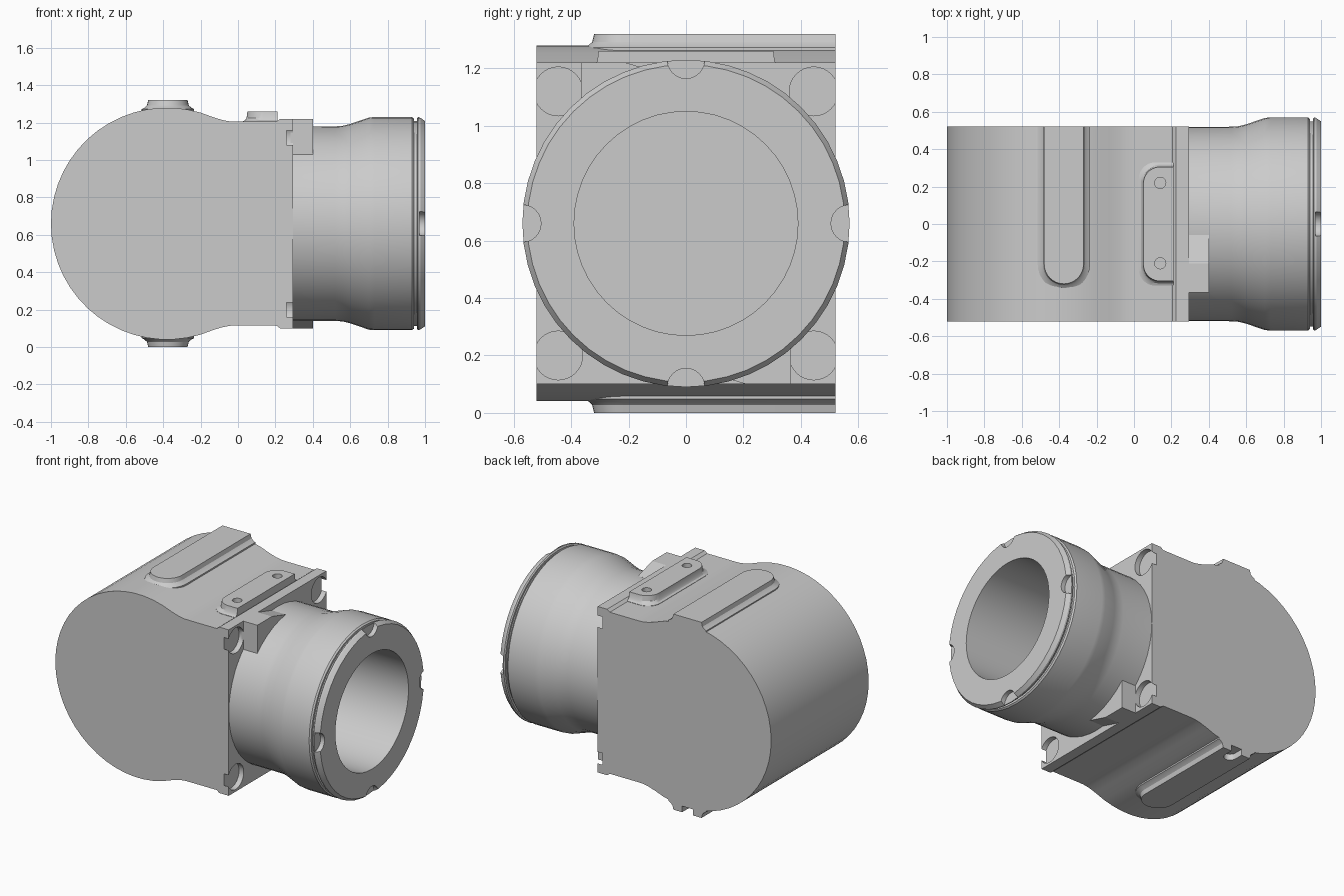
import bpy, bmesh, math
from math import sin, cos, pi, radians

MID = 0.66    # height of the main axis
HALF = 0.52   # half depth of the body

cube = bpy.data.objects.get("Cube")
if cube:
    bpy.data.objects.remove(cube, do_unlink=True)

grey = bpy.data.materials.new("plain grey")
grey.use_nodes = True
grey.diffuse_color = (0.6, 0.6, 0.6, 1)
grey.node_tree.nodes["Principled BSDF"].inputs["Base Color"].default_value = (0.6, 0.6, 0.6, 1)


def loft(name, rings):
    """Skin a stack of equal-length rings and cap both ends."""
    bm = bmesh.new()
    rows = [[bm.verts.new(p) for p in ring] for ring in rings]
    n = len(rows[0])
    for a, b in zip(rows, rows[1:]):
        for i in range(n):
            j = (i + 1) % n
            bm.faces.new((a[i], a[j], b[j], b[i]))
    bm.faces.new(rows[0])
    bm.faces.new(rows[-1])
    bmesh.ops.recalc_face_normals(bm, faces=bm.faces)
    mesh = bpy.data.meshes.new(name)
    bm.to_mesh(mesh)
    bm.free()
    mesh.materials.append(grey)
    obj = bpy.data.objects.new(name, mesh)
    bpy.context.collection.objects.link(obj)
    return obj


def circle_x(x, r, y=0, z=MID, n=48):
    return [(x, y + r * sin(2 * pi * i / n), z + r * cos(2 * pi * i / n)) for i in range(n)]


def circle_z(x, y, z, r, n=20):
    return [(x + r * cos(2 * pi * i / n), y + r * sin(2 * pi * i / n), z) for i in range(n)]


def arc(cx, cy, r, a0, a1, n=10):
    angles = [radians(a0 + (a1 - a0) * i / n) for i in range(n + 1)]
    return [(cx + r * cos(a), cy + r * sin(a)) for a in angles]


def activate(obj):
    bpy.ops.object.select_all(action="DESELECT")
    obj.select_set(True)
    bpy.context.view_layer.objects.active = obj


def cut(obj, cutters):
    for cutter in cutters:
        cutter.hide_render = True
        mod = obj.modifiers.new("cut", "BOOLEAN")
        mod.operation = "DIFFERENCE"
        mod.solver = "EXACT"
        mod.object = cutter
        activate(obj)
        bpy.ops.object.modifier_apply(modifier=mod.name)
        bpy.data.objects.remove(cutter, do_unlink=True)


def smooth(obj):
    activate(obj)
    bpy.ops.object.shade_smooth_by_angle(angle=radians(30))


# Body: rounded drum blending into a square flange
upper = [(0.295, 1.22), (0.225, 1.22), (0.205, 1.205), (0, 1.205), (-0.04, 1.206),
         (-0.08, 1.213), (-0.13, 1.228)]
lower = [(x, 2 * MID - z) for x, z in reversed(upper)]
profile = upper + arc(-0.38, MID, 0.62, 73, 287, 32) + lower
body = loft("body", [[(x, y, z) for x, z in profile] for y in (-HALF, HALF)])

# Round corner recesses in the flange, open to the sides
cut(body, [loft("recess_cutter", [circle_x(x, 0.085, sy * 0.445, MID + sz * 0.46, 32)
                                  for x in (0.26, 0.35)])
           for sy in (-1, 1) for sz in (-1, 1)])
smooth(body)

# Neck: turned barrel with flare, groove, rim and deep bore
turning = [(0.3, 0.39), (1, 0.39), (1, 0.553), (0.975, 0.57), (0.963, 0.57), (0.956, 0.562),
           (0.956, 0.548), (0.94, 0.548), (0.94, 0.562), (0.93, 0.57), (0.73, 0.57),
           (0.7, 0.567), (0.6, 0.533), (0.56, 0.523), (0.52, 0.52), (0.25, 0.519)]
neck = loft("neck", [circle_x(x, r) for x, r in turning])
cut(neck, [loft("notch_cutter", [circle_x(x, 0.065, 0.57 * sin(a), MID + 0.57 * cos(a), 24)
                                 for x in (0.97, 1.1)])
           for a in (0, pi / 2, pi, 3 * pi / 2)])
smooth(neck)

# Two gussets between flange and neck, turned half a revolution apart
gusset = [(-0.365, 0.98), (-0.365, 1.22), (-0.21, 1.22), (-0.06, 1.176), (-0.08, 1.12)]
for name, s in (("upper_gusset", 1), ("lower_gusset", -1)):
    loft(name, [[(x, s * y, MID + s * (z - MID)) for y, z in gusset] for x in (0.28, 0.4)])


# Long ribs on the top and bottom of the drum, with a flared foot
def rib_outline(d):
    r = 0.105 + d
    return arc(-0.375, -0.215, r, 180, 360, 16) + [(-0.375 + r, HALF), (-0.375 - r, HALF)]


foot = [(1.24, 0.035), (1.272, 0.035), (1.28, 0.02), (1.292, 0.007), (1.32, 0)]
ribs = {}
for name, s in (("top_rib", 1), ("bottom_rib", -1)):
    ribs[name] = loft(name, [[(x, y, MID + s * (z - MID)) for x, y in rib_outline(d)]
                             for z, d in foot])

# Short rounded slot in the back end of the bottom rib
slot = arc(-0.375, 0.46, 0.04, 180, 360) + [(-0.335, 0.6), (-0.415, 0.6)]
cut(ribs["bottom_rib"], [loft("slot_cutter", [[(x, y, z) for x, y in slot] for z in (-0.1, 0.042)])])
for rib in ribs.values():
    smooth(rib)


# Raised pad beside the flange with two screw holes
def pad_outline(d):
    left, end, r = 0.05 - d, 0.305 + d, 0.09
    return (arc(left + r, end - r, r, 90, 180) + arc(left + r, r - end, r, 180, 270)
            + [(0.21, -end), (0.21, end)])


pad_foot = [(1.18, 0.025), (1.207, 0.025), (1.213, 0.012), (1.225, 0.004), (1.26, 0)]
pad = loft("top_pad", [[(x, y, z) for x, y in pad_outline(d)] for z, d in pad_foot])
cut(pad, [loft("hole_cutter", [circle_z(0.14, y, z, 0.03) for z in (1.225, 1.3)])
          for y in (-0.21, 0.22)])
smooth(pad)
